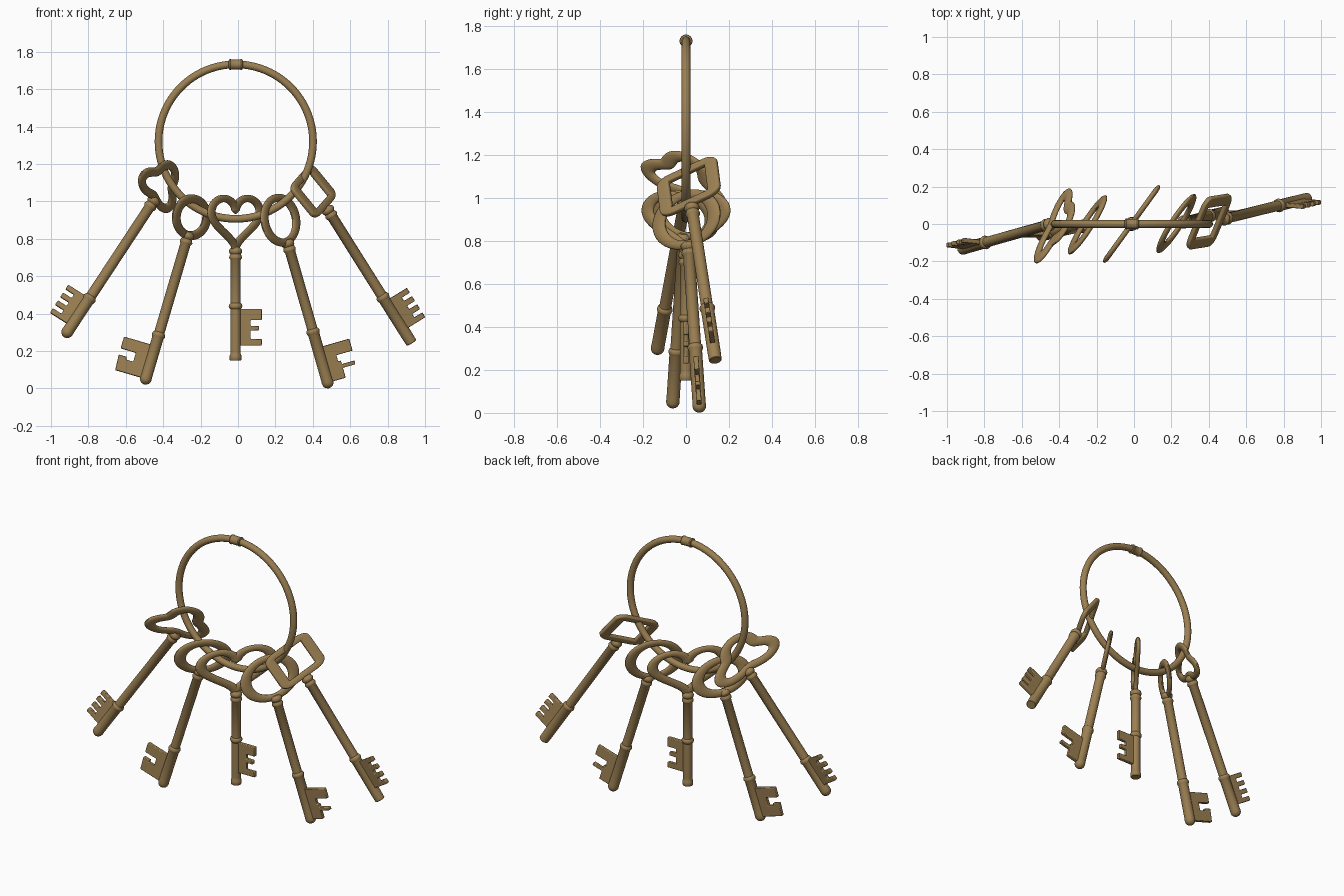
import bpy, bmesh, math
from mathutils import Vector

if "Cube" in bpy.data.objects:
    bpy.data.objects.remove(bpy.data.objects["Cube"])

brass = bpy.data.materials.new("aged_brass")
brass.diffuse_color = (0.33, 0.215, 0.085, 1)
brass.use_nodes = True
brass.node_tree.nodes["Principled BSDF"].inputs["Base Color"].default_value = brass.diffuse_color


def finish(name, bm, angle=40):
    bmesh.ops.recalc_face_normals(bm, faces=bm.faces)
    me = bpy.data.meshes.new(name)
    bm.to_mesh(me)
    bm.free()
    ob = bpy.data.objects.new(name, me)
    bpy.context.collection.objects.link(ob)
    me.materials.append(brass)
    bpy.ops.object.select_all(action='DESELECT')
    ob.select_set(True)
    bpy.context.view_layer.objects.active = ob
    bpy.ops.object.shade_smooth_by_angle(angle=math.radians(angle))
    return ob


def skin(bm, rings, closed):
    """Bridge successive vertex rings; cap the ends unless closed."""
    n = len(rings[0])
    vs = [[bm.verts.new(p) for p in r] for r in rings]
    for i in range(len(vs) if closed else len(vs) - 1):
        a, b = vs[i], vs[(i + 1) % len(vs)]
        for j in range(n):
            k = (j + 1) % n
            bm.faces.new((a[j], a[k], b[k], b[j]))
    if not closed:
        bm.faces.new(vs[0])
        bm.faces.new(vs[-1])


def lathe(name, origin, axis, profile, n=20):
    """Revolve (radius, distance) pairs around an axis."""
    axis = axis.normalized()
    e1 = axis.orthogonal().normalized()
    e2 = axis.cross(e1)
    bm = bmesh.new()
    skin(bm, [[origin + axis * d + (e1 * math.cos(t) + e2 * math.sin(t)) * r
               for t in (2 * math.pi * j / n for j in range(n))] for r, d in profile], False)
    return finish(name, bm)


def bow(name, origin, S, A, path, r, thick, power=1.0):
    """Sweep an oval (or boxy) band along a closed 2D outline in the S-A plane."""
    N = S.cross(A).normalized()
    n, m = len(path), 14
    rings = []
    for i in range(n):
        p = Vector(path[i])
        t = (Vector(path[(i + 1) % n]) - Vector(path[i - 1])).normalized()
        side = Vector((t.y, -t.x))
        ring = []
        for j in range(m):
            w = 2 * math.pi * (j + 0.5) / m
            c, s = math.cos(w), math.sin(w)
            c = math.copysign(abs(c) ** power, c)
            s = math.copysign(abs(s) ** power, s)
            q = p + side * (c * r)
            ring.append(origin + S * q.x + A * q.y + N * (s * thick))
        rings.append(ring)
    bm = bmesh.new()
    skin(bm, rings, True)
    return finish(name, bm, 50)


def plate(name, origin, B, A, outline, thick):
    """Extruded flat bit with teeth, outline in (outward, upward) distances."""
    N = B.cross(A).normalized()
    bm = bmesh.new()
    f = bm.faces.new([bm.verts.new(origin + B * b + A * a - N * thick / 2) for b, a in outline])
    ext = bmesh.ops.extrude_face_region(bm, geom=[f])
    bmesh.ops.translate(bm, vec=N * thick,
                        verts=[v for v in ext['geom'] if isinstance(v, bmesh.types.BMVert)])
    ob = finish(name, bm, 30)
    bev = ob.modifiers.new("soft_edges", 'BEVEL')
    bev.width, bev.segments = 0.004, 2


# ---- bow outlines, (sideways, upward from the shaft top)
STEPS = [2 * math.pi * i / 72 for i in range(72)]


def oval(hw, hh, cv):
    return [(hw * math.cos(t), cv + hh * math.sin(t)) for t in STEPS]


def trefoil():
    out = []
    for t in STEPS:
        r = 0.092 + 0.024 * math.cos(3 * (t - math.pi / 2))
        out.append((1.1 * r * math.cos(t), 0.088 + r * math.sin(t)))
    return out


def heart():
    out = []
    for t in STEPS:
        y = 13 * math.cos(t) - 5 * math.cos(2 * t) - 2 * math.cos(3 * t) - math.cos(4 * t)
        out.append((-0.13 * math.sin(t) ** 3, (y + 17) * 0.0092))
    return out


def rounded_box(hw, hh, rad, cv):
    out = []
    for q, (sx, sy) in enumerate(((1, 1), (-1, 1), (-1, -1), (1, -1))):
        for i in range(7):
            w = math.pi / 2 * (q + i / 6)
            out.append((sx * (hw - rad) + rad * math.cos(w),
                        cv + sy * (hh - rad) + rad * math.sin(w)))
    return out


# ---- bit outlines
def comb(lo, hi, count, core, tip):
    out = [(0, lo)]
    pitch = (hi - lo) / (count - 0.45)
    for i in range(count):
        a = lo + i * pitch
        b = a + pitch * 0.55
        if i:
            out.append((core, a))
        out += [(tip, a), (tip, b), (core, b)]
    out[-1:] = [(0, hi)]
    return out


slot_bit = [(0, .03), (.17, .03), (.175, .115), (.13, .115), (.13, .10), (.09, .10),
            (.09, .15), (.175, .15), (.175, .215), (0, .215)]
step_bit = [(0, .08), (.14, .08), (.14, .115), (.08, .115), (.08, .16), (.125, .16),
            (.125, .185), (.08, .185), (.08, .215), (.14, .215), (.14, .275), (0, .275)]
hook_bit = [(0, .03), (.10, .03), (.10, .085), (.17, .085), (.17, .105), (.10, .105),
            (.10, .125), (.085, .125), (.085, .16), (.175, .16), (.175, .225), (0, .225)]

# ---- main ring with its clasp
RC = Vector((-0.012, 0, 1.32))
bow("main_ring", RC, Vector((1, 0, 0)), Vector((0, 0, 1)),
    [(0.413 * math.cos(t), 0.413 * math.sin(t)) for t in
     (2 * math.pi * i / 96 for i in range(96))], 0.021, 0.021)
lathe("ring_clasp", RC + Vector((-0.038, 0, 0.412)), Vector((1, 0, 0)),
      [(.02, 0), (.028, .003), (.030, .01), (.027, .016), (.027, .06), (.030, .066), (.028, .073), (.02, .076)])

# ---- keys: name, bottom, top, bow side vector, bow up vector (None = along shaft), bow shift,
#      bit side, collar height, rounded tip, bow outline, band radius, boxiness, bit outline
keys = [
    ("far_left_key", (-.930, -.137, .275), (-.443, 0, 1.015), (.60, 1.5, -.80), None, (-.018, -.018, 0),
     -1, .25, True, trefoil(), .023, 1, comb(.07, .25, 4, .08, .135)),
    ("left_key", (-.502, -.063, .022), (-.264, -.01, .83), (.85, 1.4, -.38), None, (-.010, 0, 0),
     -1, .275, True, oval(.088, .098, .09), .023, 1, slot_bit),
    ("middle_key", (-.013, 0, .15), (-.013, 0, .75), (1, 1.38, 0), None, (0, 0, 0),
     1, .29, False, heart(), .020, 1, step_bit),
    ("right_key", (.488, .064, .002), (.262, .01, .79), (.85, 1.4, .38), None, (-.004, 0, 0),
     1, .315, True, oval(.090, .120, .115), .021, 1, hook_bit),
    ("far_right_key", (.928, .137, .244), (.473, .025, .967), (.55, 1.5, .80), (-.63, -.10, .77), (.004, 0, -.006),
     1, .29, False, rounded_box(.077, .095, .022, .12), .019, .45, comb(.08, .265, 4, .085, .135)),
]

for name, bot, top, S, V, shift, side, col, dome, path, r, power, bit in keys:
    bot, top = Vector(bot), Vector(top)
    A = (top - bot).normalized()
    L = (top - bot).length
    V = Vector(V).normalized() if V else A
    S = Vector(S)
    S = (S - V * S.dot(V)).normalized() * 1.7
    # shaft with tip, middle collar and neck collars
    if dome:
        tip = [(.032 * math.sin(w), .032 - .032 * math.cos(w)) for w in (.15, .5, .85, 1.2, 1.57)]
    elif name == "middle_key":
        tip = [(.029, 0), (.032, .004), (.032, .026), (.028, .034)]
    else:
        tip = [(.027, 0), (.030, .003)]
    low, up = (.028, .028) if name == "middle_key" else (.031, .028)
    prof = tip + [(low, .05), (low, col - .016), (.034, col - .010), (.037, col), (.034, col + .010),
                  (up, col + .016), (up, L - .062), (.033, L - .056), (.035, L - .048), (.031, L - .038),
                  (.028, L - .032), (.034, L - .024), (.036, L - .014), (.032, L - .004), (.020, L + .006)]
    lathe(name + "_shaft", bot, A, prof)
    bow(name + "_bow", top + Vector(shift), S, V, path, r, .014, power)
    # toothed bit, square to the shaft and facing the front
    B = Vector((side, 0, 0))
    B = (B - A * B.dot(A)).normalized()
    plate(name + "_bit", bot, B, A, bit, .024)
